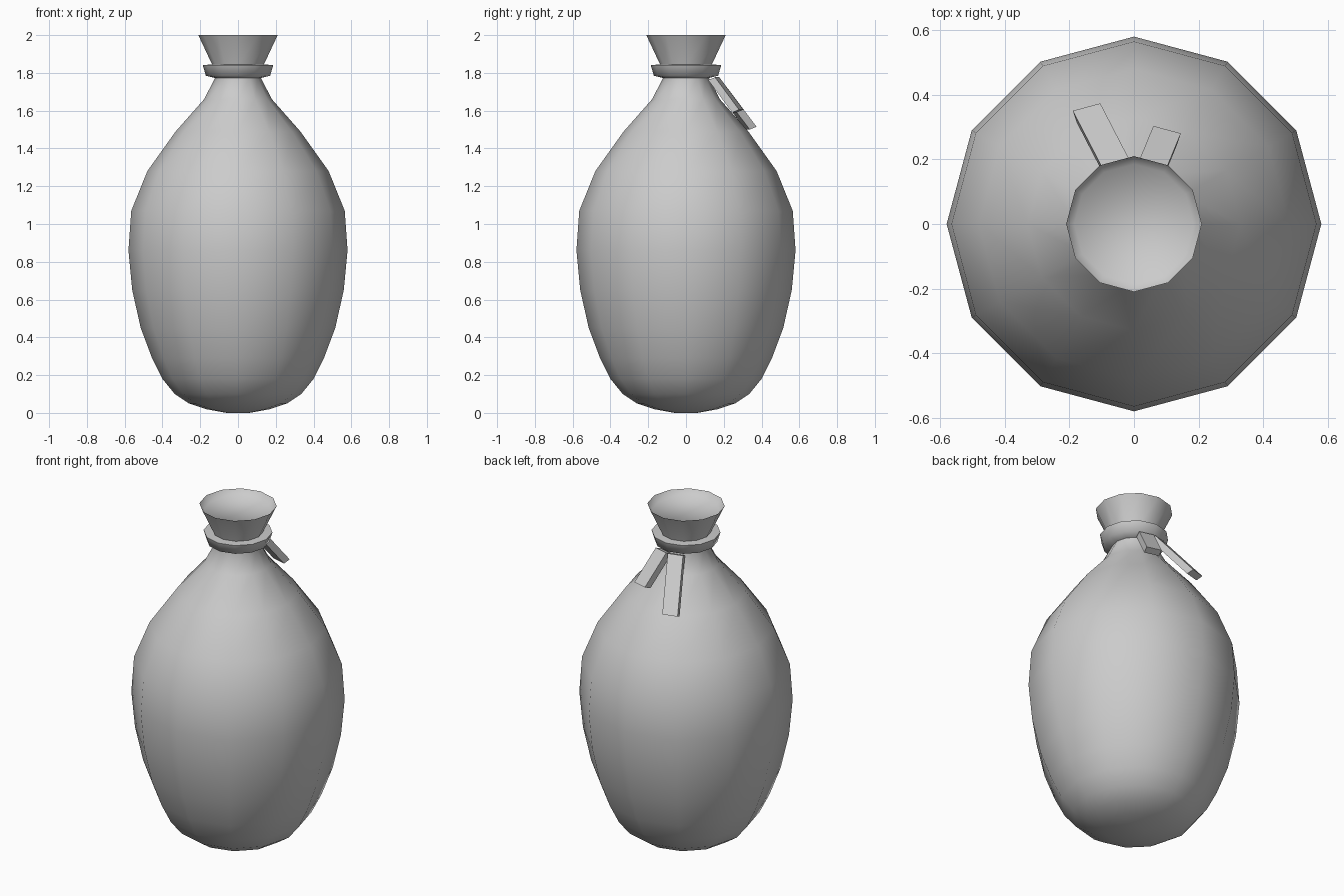
import bpy, bmesh, math
from mathutils import Vector

if "Cube" in bpy.data.objects:
    bpy.data.objects.remove(bpy.data.objects["Cube"])

SIDES = 12

def finish(name, bm, angle):
    bmesh.ops.recalc_face_normals(bm, faces=bm.faces)
    me = bpy.data.meshes.new(name)
    bm.to_mesh(me)
    bm.free()
    ob = bpy.data.objects.new(name, me)
    bpy.context.collection.objects.link(ob)
    bpy.ops.object.select_all(action='DESELECT')
    ob.select_set(True)
    bpy.context.view_layer.objects.active = ob
    bpy.ops.object.shade_smooth_by_angle(angle=math.radians(angle))
    return ob

def lathe(name, profile, closed=False, angle=60):
    """Revolve (radius, z) points into a 12-sided body; open profiles get end caps."""
    bm = bmesh.new()
    rings = []
    for r, z in profile:
        rings.append([bm.verts.new((r * math.cos(a), r * math.sin(a), z))
                      for a in (2 * math.pi * i / SIDES for i in range(SIDES))])
    pairs = list(zip(rings, rings[1:]))
    if closed:
        pairs.append((rings[-1], rings[0]))
    for low, high in pairs:
        for i in range(SIDES):
            j = (i + 1) % SIDES
            bm.faces.new((low[i], low[j], high[j], high[i]))
    if not closed:
        bm.faces.new(rings[0][::-1])
        bm.faces.new(rings[-1])
    return finish(name, bm, angle)

def strap(name, start, end, width, thick):
    """Slanted flat strip; start and end lie on the middle of its outer face."""
    bm = bmesh.new()
    w, t = Vector(width) / 2, Vector(thick)
    s, e = ([bm.verts.new(Vector(p) + o) for o in (-w, w, w - t, -w - t)]
            for p in (start, end))
    for i in range(4):
        j = (i + 1) % 4
        bm.faces.new((s[i], s[j], e[j], e[i]))
    bm.faces.new(s[::-1])
    bm.faces.new(e)
    return finish(name, bm, 30)

# Sack body with flared mouth and shallow recessed top
lathe("sack_body", [
    (0.06, 0.0), (0.17, 0.02), (0.26, 0.05), (0.335, 0.10), (0.40, 0.18),
    (0.455, 0.29), (0.515, 0.45), (0.56, 0.65), (0.58, 0.86), (0.565, 1.07),
    (0.48, 1.28), (0.33, 1.49), (0.18, 1.66), (0.12, 1.775), (0.135, 1.84),
    (0.21, 2.0), (0.185, 1.965)], angle=80)

# Tie around the neck
lathe("neck_tie", [
    (0.11, 1.77), (0.17, 1.785), (0.187, 1.842), (0.12, 1.845)], closed=True, angle=80)

# Loose tie ends hanging at the back
strap("long_tie_end", (-0.045, 0.165, 1.777), (-0.147, 0.362, 1.515),
      (0.085, 0.023, 0), (-0.012, 0.036, 0.015))
strap("short_tie_end", (0.05, 0.165, 1.777), (0.1025, 0.292, 1.605),
      (0.085, -0.023, 0), (0.012, 0.036, 0.015))
